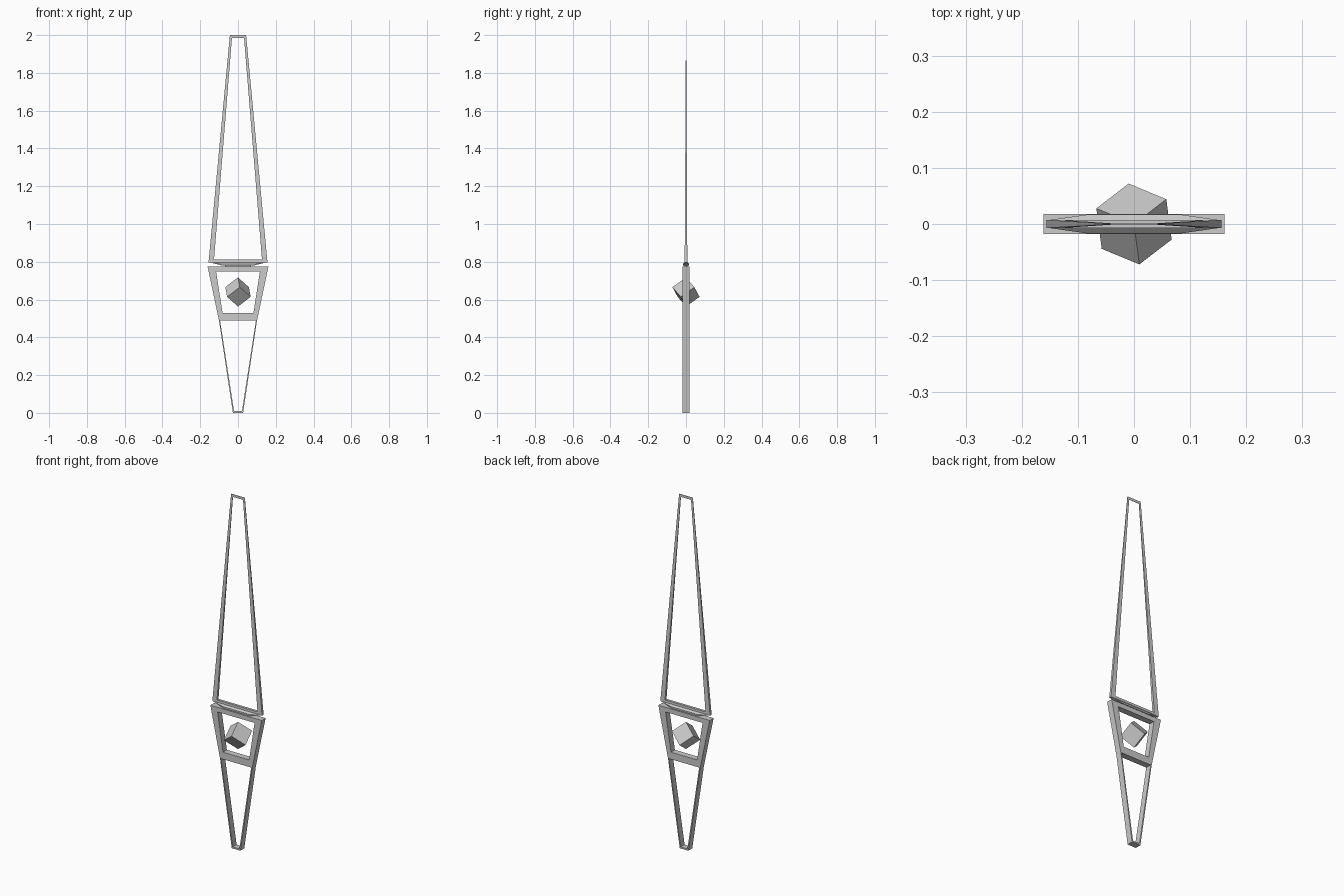
import bpy, bmesh, math
from mathutils import Vector

if "Cube" in bpy.data.objects:
    bpy.data.objects.remove(bpy.data.objects["Cube"])


def finish(name, bm):
    bmesh.ops.recalc_face_normals(bm, faces=bm.faces)
    me = bpy.data.meshes.new(name)
    bm.to_mesh(me)
    bm.free()
    ob = bpy.data.objects.new(name, me)
    bpy.context.collection.objects.link(ob)
    return ob


def trapezoid(z0, w0, z1, w1):
    return [(-w0, z0), (w0, z0), (w1, z1), (-w1, z1)]


def frame(name, outer, inner, half_depth):
    """Trapezoid ring in the xz plane; half_depth(z) gives its thickness."""
    bm = bmesh.new()

    def loop(pts, s):
        return [bm.verts.new((x, s * half_depth(z), z)) for x, z in pts]
    of, ob, inf, inb = loop(outer, -1), loop(outer, 1), loop(inner, -1), loop(inner, 1)
    for i in range(4):
        j = (i + 1) % 4
        for a, b in ((of, inf), (ob, inb), (of, ob), (inf, inb)):
            bm.faces.new((a[i], a[j], b[j], b[i]))
    return finish(name, bm)


def hull(name, points):
    bm = bmesh.new()
    for p in points:
        bm.verts.new(p)
    bmesh.ops.convex_hull(bm, input=bm.verts)
    bmesh.ops.dissolve_limit(bm, angle_limit=0.01, verts=bm.verts, edges=bm.edges)
    return finish(name, bm)


DEPTH = 0.0175

# hollow blade, thinning towards the tip
frame("blade_frame", trapezoid(0.796, 0.156, 2.0, 0.043),
      trapezoid(0.811, 0.127, 1.985, 0.032),
      lambda z: 0.0006 + 0.0065 * (2.0 - z) / 1.2)

# tapered collar joining blade and guard
rings = [(0.798, 0.155, 0.0065), (0.788, 0.085, 0.0165), (0.779, 0.08, 0.0165)]
hull("blade_collar", [(sx * x, sy * y, z) for z, x, y in rings
                      for sx in (-1, 1) for sy in (-1, 1)])
hull("collar_neck", [(x, y, z) for x in (-0.07, 0.07)
                     for y in (-0.008, 0.008) for z in (0.77, 0.785)])

# guard housing
frame("guard_frame", trapezoid(0.49, 0.101, 0.775, 0.161),
      trapezoid(0.53, 0.082, 0.749, 0.116), lambda z: DEPTH)

# thin walled grip
frame("grip_frame", trapezoid(0.0, 0.027, 0.492, 0.101),
      trapezoid(0.009, 0.021, 0.4905, 0.095), lambda z: DEPTH)

# floating cube standing on its corner
half, radius, cz = 0.077, 0.0726, 0.64
corners = [(0, 0, cz + half), (0, 0, cz - half)]
for k in range(6):
    a = math.radians(37.5 + 60 * k)
    z = cz + (half / 3 if k % 2 == 0 else -half / 3)
    corners.append(Vector((radius * math.cos(a), radius * math.sin(a), z)))
hull("core_cube", corners)
